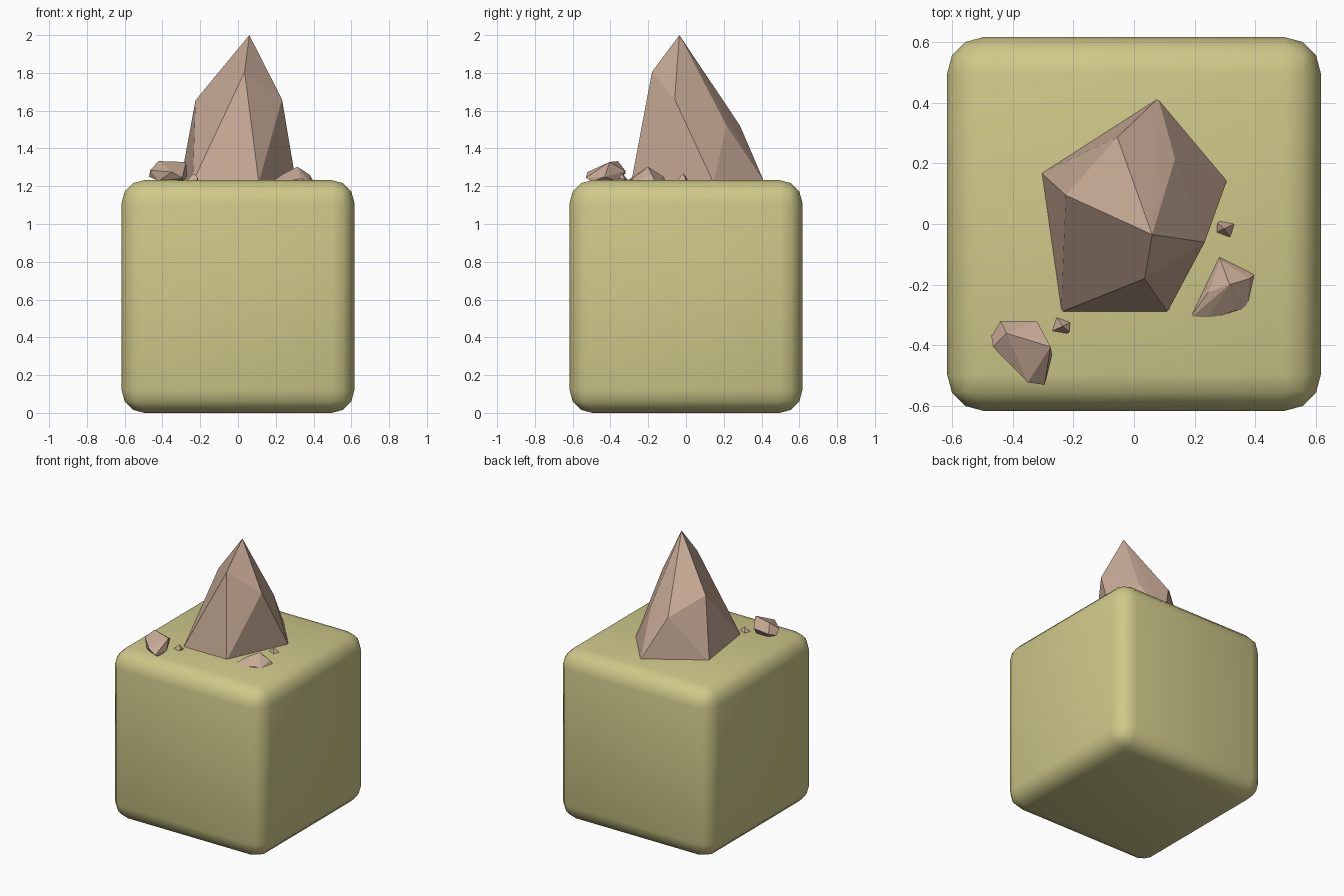
import bpy, bmesh


def material(name, rgb):
    m = bpy.data.materials.new(name)
    m.diffuse_color = (*rgb, 1)
    return m


sand = material("sand", (0.62, 0.58, 0.25))
stone = material("stone", (0.58, 0.41, 0.31))


def rock(name, points):
    """Faceted stone: convex hull around a few corner points."""
    bm = bmesh.new()
    for p in points:
        bm.verts.new(p)
    res = bmesh.ops.convex_hull(bm, input=bm.verts[:])
    loose = [v for v in bm.verts if not v.link_faces]
    bmesh.ops.delete(bm, geom=loose, context='VERTS')
    bmesh.ops.recalc_face_normals(bm, faces=bm.faces[:])
    me = bpy.data.meshes.new(name)
    bm.to_mesh(me)
    bm.free()
    me.materials.append(stone)
    ob = bpy.data.objects.new(name, me)
    bpy.context.collection.objects.link(ob)
    return ob


# rounded ground block
bpy.ops.mesh.primitive_cube_add(size=1.232, location=(0, 0, 0.616))
block = bpy.context.object
block.name = "ground_block"
block.data.materials.append(sand)
bev = block.modifiers.new("round_edges", 'BEVEL')
bev.width = 0.12
bev.segments = 3
bpy.ops.object.modifier_apply(modifier=bev.name)
bpy.ops.object.shade_smooth_by_angle(angle=0.7)

# tall pointed rock: base ring, shoulder points, tip
rock("tall_rock", [
    (-0.24, -0.29, 1.22), (0.11, -0.29, 1.22), (0.307, 0.145, 1.22),
    (0.08, 0.415, 1.22), (-0.305, 0.168, 1.22),
    (0.035, -0.18, 1.805), (0.233, -0.06, 1.66), (0.135, 0.215, 1.52),
    (-0.055, 0.286, 1.52), (-0.225, 0.095, 1.655),
    (0.06, -0.035, 2.0)])

# rounded boulder at the front left
rock("boulder", [
    (-0.42, -0.36, 1.333), (-0.275, -0.405, 1.328),
    (-0.44, -0.32, 1.27), (-0.32, -0.32, 1.28),
    (-0.465, -0.405, 1.285), (-0.47, -0.37, 1.25),
    (-0.35, -0.522, 1.275), (-0.295, -0.53, 1.245), (-0.27, -0.43, 1.25),
    (-0.29, -0.50, 1.225), (-0.40, -0.36, 1.225),
    (-0.32, -0.36, 1.225), (-0.42, -0.45, 1.228)])

# low shard at the front right
rock("low_shard", [
    (0.28, -0.105, 1.225), (0.40, -0.165, 1.225), (0.375, -0.275, 1.225),
    (0.235, -0.318, 1.225), (0.18, -0.315, 1.225),
    (0.315, -0.20, 1.303), (0.245, -0.225, 1.27), (0.335, -0.285, 1.24),
    (0.285, -0.12, 1.25), (0.38, -0.18, 1.26)])

# two pebbles share one shape
for name, (cx, cy), s in (("pebble_left", (-0.243, -0.337), 1.0),
                          ("pebble_right", (0.305, -0.015), -1.0)):
    rock(name, [(cx + s * x, cy + s * y, z) for x, y, z in (
        (-0.032, -0.018, 1.225), (0.02, -0.027, 1.225), (0.032, 0.012, 1.235),
        (-0.01, 0.028, 1.235), (0.008, 0.0, 1.268), (-0.018, 0.02, 1.225),
        (0.03, -0.018, 1.245))])
